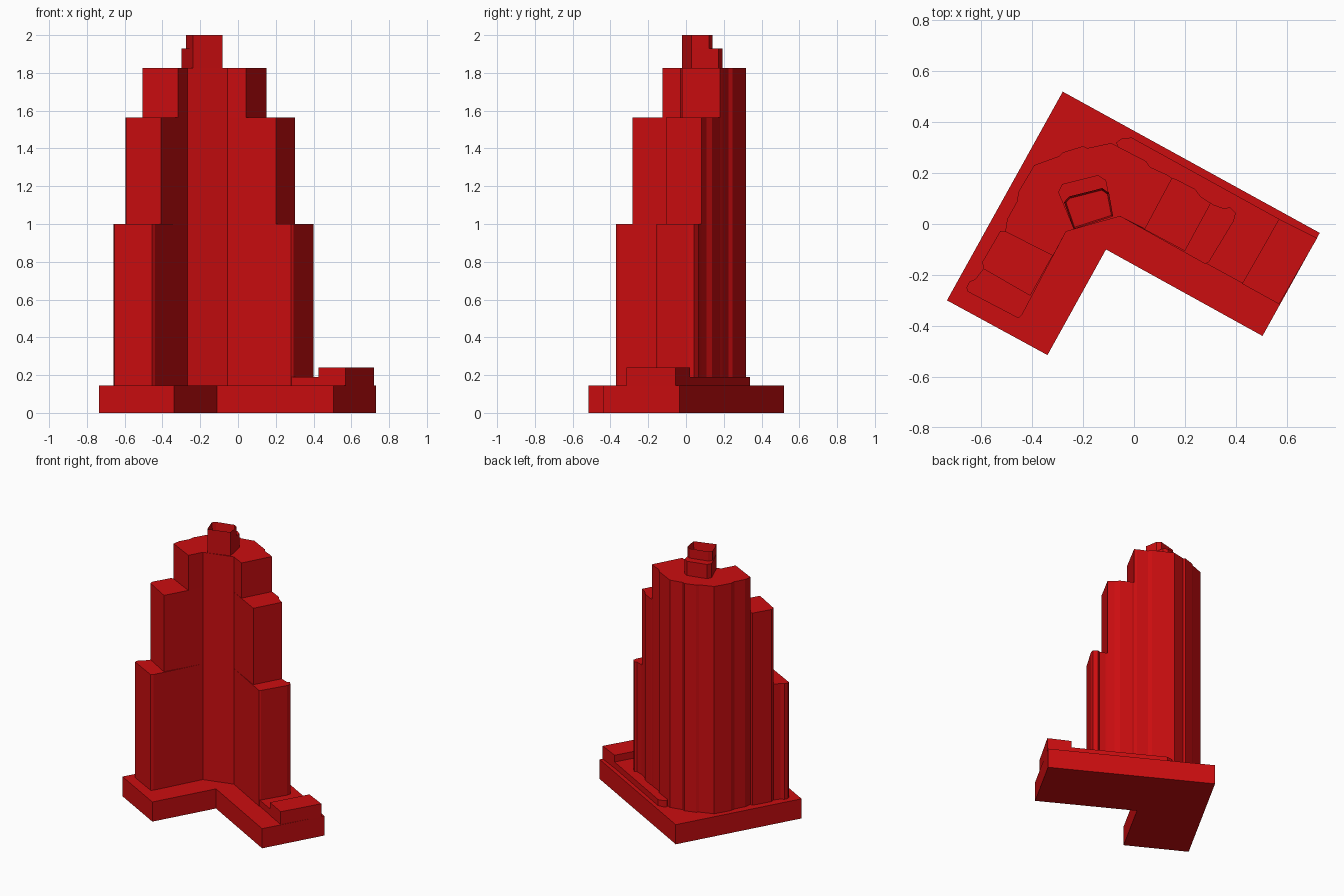
import bpy, bmesh

red = bpy.data.materials.new("brick_red")
red.diffuse_color = (0.60, 0.004, 0.005, 1)


def prism(name, pts, z0, z1):
    """Extrude a plan outline between two heights."""
    bm = bmesh.new()
    face = bm.faces.new([bm.verts.new((x, y, z0)) for x, y in pts])
    top = bmesh.ops.extrude_face_region(bm, geom=[face])["geom"]
    for v in top:
        if isinstance(v, bmesh.types.BMVert):
            v.co.z = z1
    bmesh.ops.recalc_face_normals(bm, faces=bm.faces)
    me = bpy.data.meshes.new(name)
    bm.to_mesh(me)
    bm.free()
    me.materials.append(red)
    ob = bpy.data.objects.new(name, me)
    bpy.context.collection.objects.link(ob)
    return ob


# L-shaped plinth
prism("plinth", [(-0.28, 0.52), (0.73, -0.035), (0.505, -0.44),
                 (-0.11, -0.10), (-0.34, -0.515), (-0.735, -0.30)], 0, 0.145)

# Low terrace along the back and the entrance block at its end
prism("terrace", [(-0.07, 0.32), (-0.05, 0.335), (-0.01, 0.34), (0.57, 0.02),
                  (0.43, -0.235), (0.10, -0.055)], 0.145, 0.19)
prism("entrance_block", [(0.57, 0.02), (0.72, -0.055), (0.57, -0.315),
                         (0.425, -0.235)], 0.145, 0.24)

# Fluted outer wall, from the left wing round the back to the right wing
core = [(-0.506, -0.03), (-0.498, 0.02), (-0.459, 0.09), (-0.455, 0.125),
        (-0.392, 0.231), (-0.294, 0.267), (-0.278, 0.282), (-0.20, 0.306),
        (-0.184, 0.298), (-0.09, 0.318), (0.047, 0.247), (0.063, 0.224),
        (0.133, 0.192), (0.15, 0.18)]
left_mid = [(-0.592, -0.176), (-0.596, -0.149), (-0.525, -0.027)]
right_mid = [(0.165, 0.176), (0.24, 0.137), (0.262, 0.108), (0.302, 0.082)]
left_low = [(-0.455, -0.37), (-0.655, -0.265), (-0.658, -0.25),
            (-0.647, -0.227), (-0.623, -0.216)]
right_low = [(0.314, 0.075), (0.357, 0.06), (0.376, 0.067), (0.40, 0.043),
             (0.392, 0.012), (0.294, -0.15), (0.28, -0.157)]
inner = [(-0.055, 0.03), (-0.267, -0.03)]      # chamfered inside corner

# Stepped tiers
prism("lower_tier", left_low + left_mid + core + right_mid + right_low
      + inner + [(-0.44, -0.357)], 0.145, 1.0)
prism("middle_tier", left_mid + core + right_mid + [(0.20, -0.106)]
      + inner + [(-0.408, -0.282)], 1.0, 1.565)
prism("upper_tier", core + [(0.043, -0.02)] + inner + [(-0.318, -0.125)],
      1.565, 1.825)

# Roof turret, with a parapet around its open top
front = [(-0.082, 0.03), (-0.237, -0.02)]
prism("turret", [(-0.298, 0.125), (-0.282, 0.157), (-0.141, 0.192),
                 (-0.11, 0.172)] + front, 1.825, 1.93)
rim = [(-0.275, 0.086), (-0.255, 0.108), (-0.125, 0.141),
       (-0.098, 0.122)] + front
parapet = prism("turret_parapet", rim, 1.93, 2.0)
bm = bmesh.new()
bm.from_mesh(parapet.data)
lid = max(bm.faces, key=lambda f: f.calc_center_median().z)
bmesh.ops.inset_region(bm, faces=[lid], thickness=0.008)
for v in lid.verts:
    v.co.z = 1.935
bm.to_mesh(parapet.data)
bm.free()
